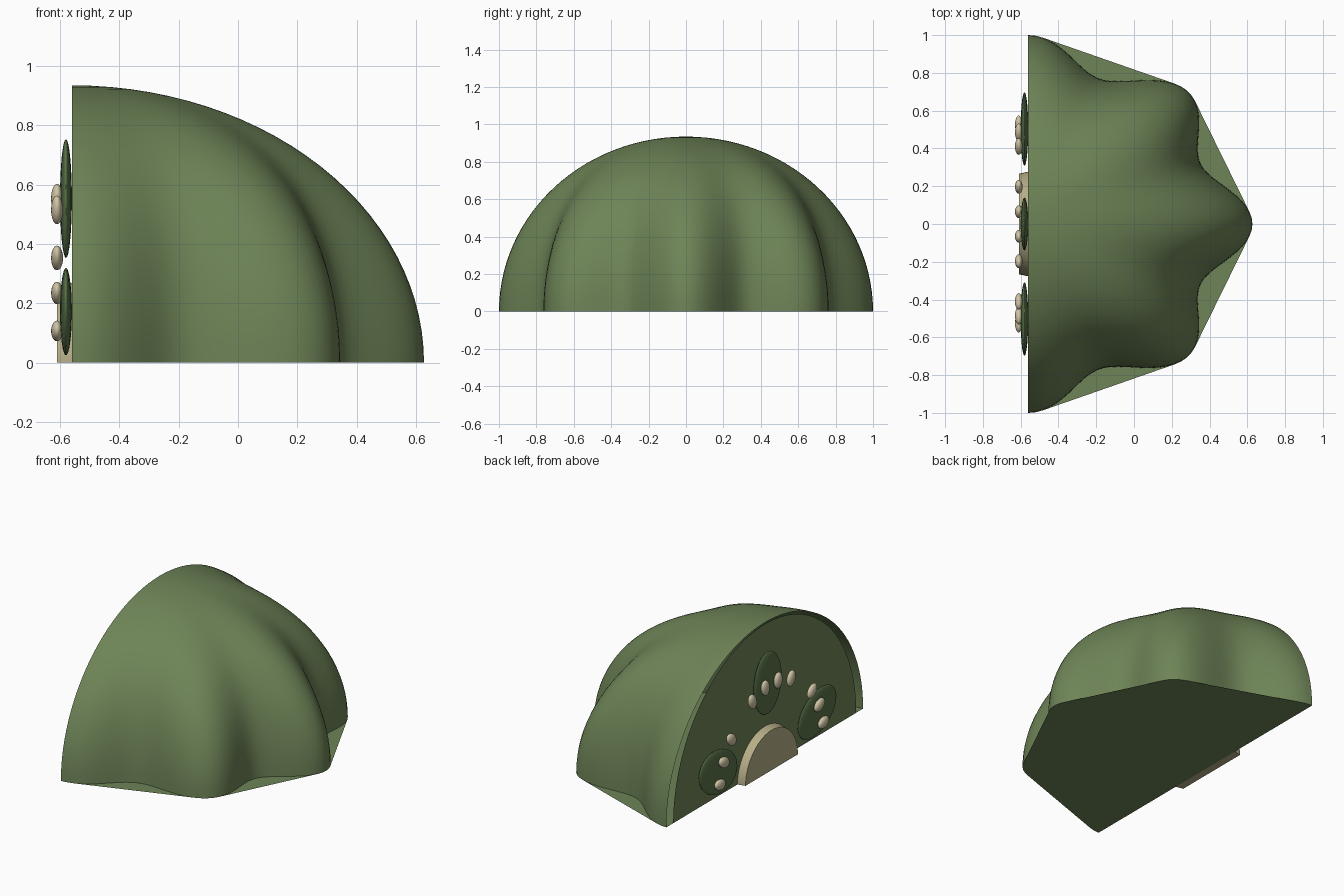
import bpy, bmesh
from math import sin, cos, pi, atan2
from mathutils import Vector, Matrix, geometry

cube = bpy.data.objects.get("Cube")
if cube:
    bpy.data.objects.remove(cube)

CUT_X = -0.56            # plane where the ribbed dome is sliced
HEIGHT = 0.935


def material(name, rgb):
    m = bpy.data.materials.new(name)
    m.use_nodes = True
    colour = (*rgb, 1)
    m.diffuse_color = colour
    m.node_tree.nodes["Principled BSDF"].inputs["Base Color"].default_value = colour
    return m


leaf_green = material("leaf green", (0.155, 0.23, 0.095))
deep_green = material("deep green", (0.10, 0.17, 0.065))
cream = material("cream", (0.64, 0.56, 0.38))
tan = material("tan", (0.47, 0.42, 0.24))


def finish(name, bm, mat, smooth=True):
    mesh = bpy.data.meshes.new(name)
    bm.to_mesh(mesh)
    bm.free()
    mesh.materials.append(mat)
    obj = bpy.data.objects.new(name, mesh)
    bpy.context.collection.objects.link(obj)
    for p in mesh.polygons:
        p.use_smooth = smooth
    return obj


def outline(angle, tilt):
    """Lobed ring, eight lobes to a full turn; grooves fade towards the crown."""
    r = (1 - 0.084 * cos(tilt) ** 2 * (1 - cos(8 * angle))) * cos(tilt)
    return Vector((CUT_X + 1.187 * r * cos(angle), r * sin(angle)))


# Ribbed half dome: lobed rings shrinking along an elliptical arc
SEGS, RINGS = 96, 28
angles = [-pi / 2 + pi * i / SEGS for i in range(SEGS + 1)]
bm = bmesh.new()
rows = []
for j in range(RINGS):
    tilt = pi / 2 * j / RINGS
    rows.append([bm.verts.new((*outline(a, tilt), HEIGHT * sin(tilt))) for a in angles])
pole = bm.verts.new((CUT_X, 0, HEIGHT))
for low, high in zip(rows, rows[1:]):
    for i in range(SEGS):
        bm.faces.new((low[i], low[i + 1], high[i + 1], high[i]))
for i in range(SEGS):
    bm.faces.new((rows[-1][i], rows[-1][i + 1], pole))
finish("ribbed_dome", bm, leaf_green)

# Floor: flat plate bridging straight across the grooves
bm = bmesh.new()
base = [outline(a, 0) for a in angles]
floor = bm.faces.new([bm.verts.new((*base[i], 0)) for i in geometry.convex_hull_2d(base)])
floor.normal_update()
if floor.normal.z > 0:
    floor.normal_flip()
finish("floor", bm, leaf_green, False)


def half_disc(bm, x, ry, rz):
    """Half-round face standing on the ground, facing -x."""
    arc = [pi * i / 64 for i in range(65)]
    face = bm.faces.new([bm.verts.new((x, ry * cos(a), rz * sin(a))) for a in arc])
    face.normal_update()
    if face.normal.x > 0:
        face.normal_flip()
    return face


# Cut wall closing the sliced side
bm = bmesh.new()
half_disc(bm, CUT_X, 0.93, 0.925)
finish("cut_wall", bm, leaf_green, False)

# Central half-round slab at the foot of the wall
bm = bmesh.new()
back = half_disc(bm, CUT_X, 0.277, 0.268)
front = bmesh.ops.extrude_face_region(bm, geom=[back], use_keep_orig=True)["geom"]
for v in front:
    if isinstance(v, bmesh.types.BMVert):
        v.co = (CUT_X - 0.05, v.co.y * 0.96, v.co.z * 0.96)
bmesh.ops.recalc_face_normals(bm, faces=bm.faces[:])
finish("centre_slab", bm, tan, False)


def radial_oval(name, x, y, z, length, width, mat):
    """Flattened ellipsoid whose long axis points away from the wall's foot."""
    bm = bmesh.new()
    bmesh.ops.create_uvsphere(bm, u_segments=32, v_segments=16, radius=1)
    bmesh.ops.scale(bm, vec=(0.02, length, width), verts=bm.verts[:])
    bmesh.ops.rotate(bm, matrix=Matrix.Rotation(atan2(z, y), 3, 'X'), verts=bm.verts[:])
    bmesh.ops.translate(bm, vec=(x, y, z), verts=bm.verts[:])
    finish(name, bm, mat)


# Oval pads with rows of beads over them
radial_oval("top_pad", -0.58, 0, 0.553, 0.2, 0.14, deep_green)
for side, label in ((1, "back"), (-1, "front")):
    radial_oval(label + "_pad", -0.58, side * 0.503, 0.172, 0.2, 0.14, deep_green)
    beads = ((0.065, 0.553), (0.197, 0.515), (0.41, 0.353), (0.485, 0.235), (0.525, 0.107))
    for n, (y, z) in enumerate(beads):
        radial_oval(f"{label}_bead_{n + 1}", -0.61, side * y, z, 0.05, 0.034, cream)
